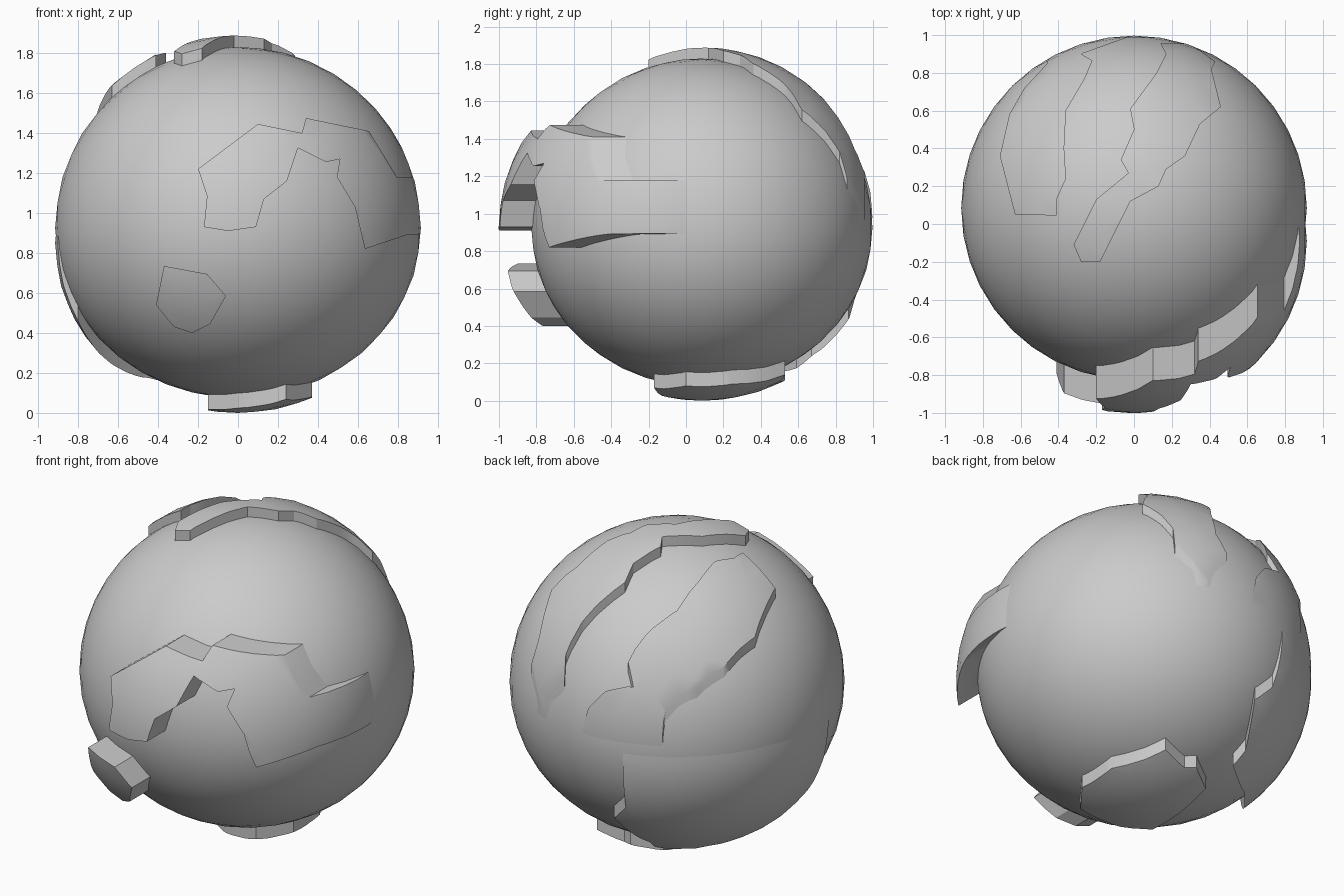
import bpy, bmesh
from mathutils import Vector

if "Cube" in bpy.data.objects:
    bpy.data.objects.remove(bpy.data.objects["Cube"])

CENTRE = Vector((0, 0.085, 0.925))


def make_object(name, bm):
    bmesh.ops.recalc_face_normals(bm, faces=bm.faces)
    mesh = bpy.data.meshes.new(name)
    bm.to_mesh(mesh)
    bm.free()
    ob = bpy.data.objects.new(name, mesh)
    bpy.context.collection.objects.link(ob)
    return ob


def smooth(ob):
    bpy.ops.object.select_all(action='DESELECT')
    ob.select_set(True)
    bpy.context.view_layer.objects.active = ob
    bpy.ops.object.shade_smooth_by_angle(angle=0.52)


def ball(name, offset=Vector()):
    # faceted ball, a little flatter underneath
    bm = bmesh.new()
    bmesh.ops.create_icosphere(bm, subdivisions=4, radius=1)
    for v in bm.verts:
        rz = 0.905 if v.co.z > 0 else 0.85
        v.co = Vector((v.co.x * 0.915, v.co.y * 0.912, v.co.z * rz)) + CENTRE + offset
    return make_object(name, bm)


def prism(outline, direction):
    # outline drawn in the plane facing the direction, pushed outward from the centre
    bm = bmesh.new()
    if direction.y:
        pts = [(x, CENTRE.y, z) for x, z in outline]
    else:
        pts = [(x, y, CENTRE.z) for x, y in outline]
    face = bm.faces.new([bm.verts.new(p) for p in pts])
    ext = bmesh.ops.extrude_face_region(bm, geom=[face], use_keep_orig=True)
    top = [g for g in ext['geom'] if isinstance(g, bmesh.types.BMVert)]
    bmesh.ops.translate(bm, verts=top, vec=direction * 2)
    return make_object('outline_cutter', bm)


def land(name, outline, direction, height):
    # land mass: the ball moved outward, trimmed to the outline
    d = Vector(direction)
    ob = ball(name, d * height)
    cutter = prism(outline, d)
    cutter.hide_render = True
    mod = ob.modifiers.new('trim', 'BOOLEAN')
    mod.operation = 'INTERSECT'
    mod.solver = 'EXACT'
    mod.object = cutter
    bpy.ops.object.select_all(action='DESELECT')
    ob.select_set(True)
    bpy.context.view_layer.objects.active = ob
    bpy.ops.object.modifier_apply(modifier=mod.name)
    bpy.data.objects.remove(cutter)
    smooth(ob)


# Globe body
smooth(ball('globe'))

FRONT, UP, DOWN = (0, -1, 0), (0, 0, 1), (0, 0, -1)

# Front land, wrapping round to the right side (x, z)
land('front_land', [
    (-.2, 1.22), (.1, 1.445), (.32, 1.4), (.34, 1.475), (.655, 1.41), (.795, 1.18),
    (1.0, 1.18), (1.0, .9), (.845, .89), (.635, .82), (.585, 1.03), (.495, 1.18),
    (.51, 1.27), (.44, 1.255), (.3, 1.325), (.245, 1.16), (.13, 1.07), (.09, .93),
    (-.05, .91), (-.17, .93), (-.155, 1.085)], FRONT, 0.175)

# Front island (x, z)
land('front_island', [
    (-.37, .735), (-.155, .695), (-.06, .585), (-.14, .445), (-.23, .4),
    (-.32, .43), (-.41, .54)], FRONT, 0.175)

# Two long lands over the top (x, y)
land('top_right_land', [
    (-.28, -.2), (-.18, -.2), (-.02, .12), (.13, .2), (.17, .29), (.27, .36),
    (.35, .53), (.46, .62), (.41, .82), (.43, .86), (.3, .955), (.14, .955),
    (.17, .9), (.12, .8), (-.02, .61), (0, .5), (-.07, .34), (-.03, .27),
    (-.2, .13), (-.32, -.11)], UP, 0.06)
land('top_left_land', [
    (-.63, .05), (-.41, .045), (-.41, .13), (-.36, .24), (-.37, .4), (-.36, .6),
    (-.26, .77), (-.22, .865), (-.28, .9), (0, 1.0), (0, 1.1), (-.4, 1.1),
    (-.46, .85), (-.58, .72), (-.66, .58), (-.71, .36)], UP, 0.06)

# Lands underneath (x, y)
land('bottom_land', [
    (.37, 0), (.37, .25), (.22, .53), (.06, .5), (0, .53), (-.15, .43),
    (-.15, -.02), (0, -.12), (.24, -.17)], DOWN, 0.075)
land('bottom_left_land', [
    (-.3, 1.1), (-.23, .9), (-.13, .87), (-.23, .67), (-.21, .59), (-.45, .4),
    (-.62, .2), (-.8, -.05), (-1.1, -.1), (-1.1, 1.1)], DOWN, 0.075)
